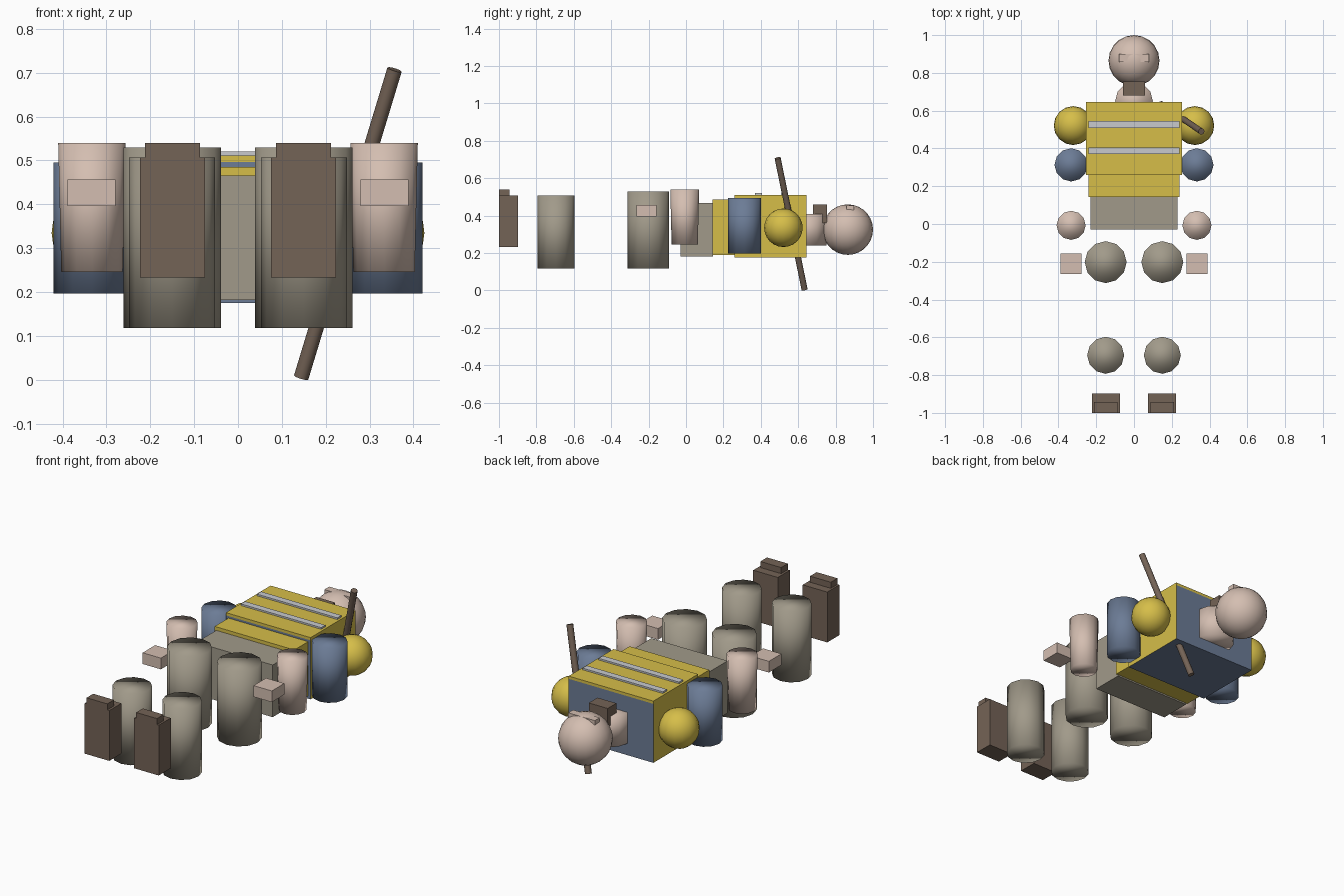
import bpy, math
from mathutils import Vector

if "Cube" in bpy.data.objects:
    bpy.data.objects.remove(bpy.data.objects["Cube"])


def material(name, r, g, b):
    """Flat material from 0-255 display values, converted to linear."""
    m = bpy.data.materials.new(name)
    lin = [((c / 255 + 0.055) / 1.055) ** 2.4 for c in (r, g, b)]
    m.diffuse_color = (*lin, 1)
    m.use_nodes = True
    m.node_tree.nodes["Principled BSDF"].inputs["Base Color"].default_value = m.diffuse_color
    return m


SKIN = material("skin", 212, 190, 177)
YELLOW = material("vest yellow", 214, 190, 73)
BLUE = material("shirt blue", 108, 124, 150)
GREY = material("trouser grey", 161, 154, 138)
BROWN = material("leather brown", 116, 99, 86)
SILVER = material("reflective silver", 200, 202, 206)


def finish(name, mat, smooth=False):
    ob = bpy.context.object
    ob.name = name
    ob.data.materials.append(mat)
    if smooth:
        bpy.ops.object.shade_smooth()
    return ob


def box(name, mat, x, y, z):
    """Box from (min, max) ranges on each axis."""
    mid = [(a + b) / 2 for a, b in (x, y, z)]
    bpy.ops.mesh.primitive_cube_add(size=1, location=mid)
    ob = finish(name, mat)
    size = [b - a for a, b in (x, y, z)]
    for v in ob.data.vertices:
        v.co = [c * s for c, s in zip(v.co, size)]
    return ob


def tube(name, mat, x, y, z, r_low, r_top, sides=12):
    """Upright limb segment, smooth over the caps."""
    bpy.ops.mesh.primitive_cone_add(vertices=sides, radius1=r_low, radius2=r_top,
                                    depth=z[1] - z[0], location=(x, y, sum(z) / 2))
    return finish(name, mat, True)


def ball(name, mat, loc, r, segments, rings):
    bpy.ops.mesh.primitive_uv_sphere_add(segments=segments, ring_count=rings,
                                         radius=r, location=loc)
    return finish(name, mat, True)


# Head, brow, beard and neck
ball("head", SKIN, (0, 0.865, 0.325), 0.135, 20, 14)
box("brow", SKIN, (-0.08, 0.08), (0.857, 0.899), (0.43, 0.455))
box("beard", BROWN, (-0.057, 0.057), (0.68, 0.755), (0.36, 0.46))
tube("neck", SKIN, 0, 0.65, (0.24, 0.408), 0.1, 0.1)

# Torso: blue block with yellow flanks, yellow vest front and two bands
torso = box("torso", BLUE, (-0.255, 0.255), (0.26, 0.645), (0.175, 0.496))
torso.data.materials.append(YELLOW)
for face in torso.data.polygons:
    if abs(face.normal.x) > 0.5:
        face.material_index = 1
box("vest_front", YELLOW, (-0.255, 0.255), (0.26, 0.645), (0.496, 0.511))
for y in (0.388, 0.527):
    box("vest_band", SILVER, (-0.242, 0.242), (y - 0.018, y + 0.018), (0.508, 0.52))

# Waist and hips
box("waist", YELLOW, (-0.24, 0.24), (0.142, 0.262), (0.19, 0.485))
box("hips", GREY, (-0.23, 0.23), (-0.03, 0.145), (0.182, 0.466))

# Arms and legs on both sides
for side, s in (("left", -1), ("right", 1)):
    def span(a, b):
        return tuple(sorted((s * a, s * b)))

    ball(side + "_shoulder", YELLOW, (s * 0.322, 0.521, 0.335), 0.103, 16, 12)
    tube(side + "_upper_arm", BLUE, s * 0.333, 0.313, (0.197, 0.495), 0.088, 0.088)
    tube(side + "_forearm", SKIN, s * 0.333, -0.007, (0.245, 0.54), 0.07, 0.077)
    box(side + "_hand", SKIN, span(0.279, 0.389), (-0.265, -0.157), (0.396, 0.457))
    tube(side + "_thigh", GREY, s * 0.15, -0.202, (0.118, 0.529), 0.111, 0.111)
    tube(side + "_shin", GREY, s * 0.15, -0.695, (0.118, 0.507), 0.098, 0.098)
    box(side + "_boot", BROWN, span(0.075, 0.223), (-1.0, -0.897), (0.233, 0.507))
    box(side + "_boot_toe", BROWN, span(0.087, 0.212), (-1.0, -0.943), (0.5, 0.54))

# Slanted tool handle passing through the shoulder
low, high = Vector((0.144, 0.634, 0.005)), Vector((0.357, 0.49, 0.707))
axis = high - low
bpy.ops.mesh.primitive_cylinder_add(vertices=10, radius=0.017, depth=axis.length,
                                    location=(low + high) / 2,
                                    rotation=axis.to_track_quat('Z', 'Y').to_euler())
finish("tool_handle", BROWN)
bpy.ops.object.shade_smooth_by_angle(angle=math.radians(40))
